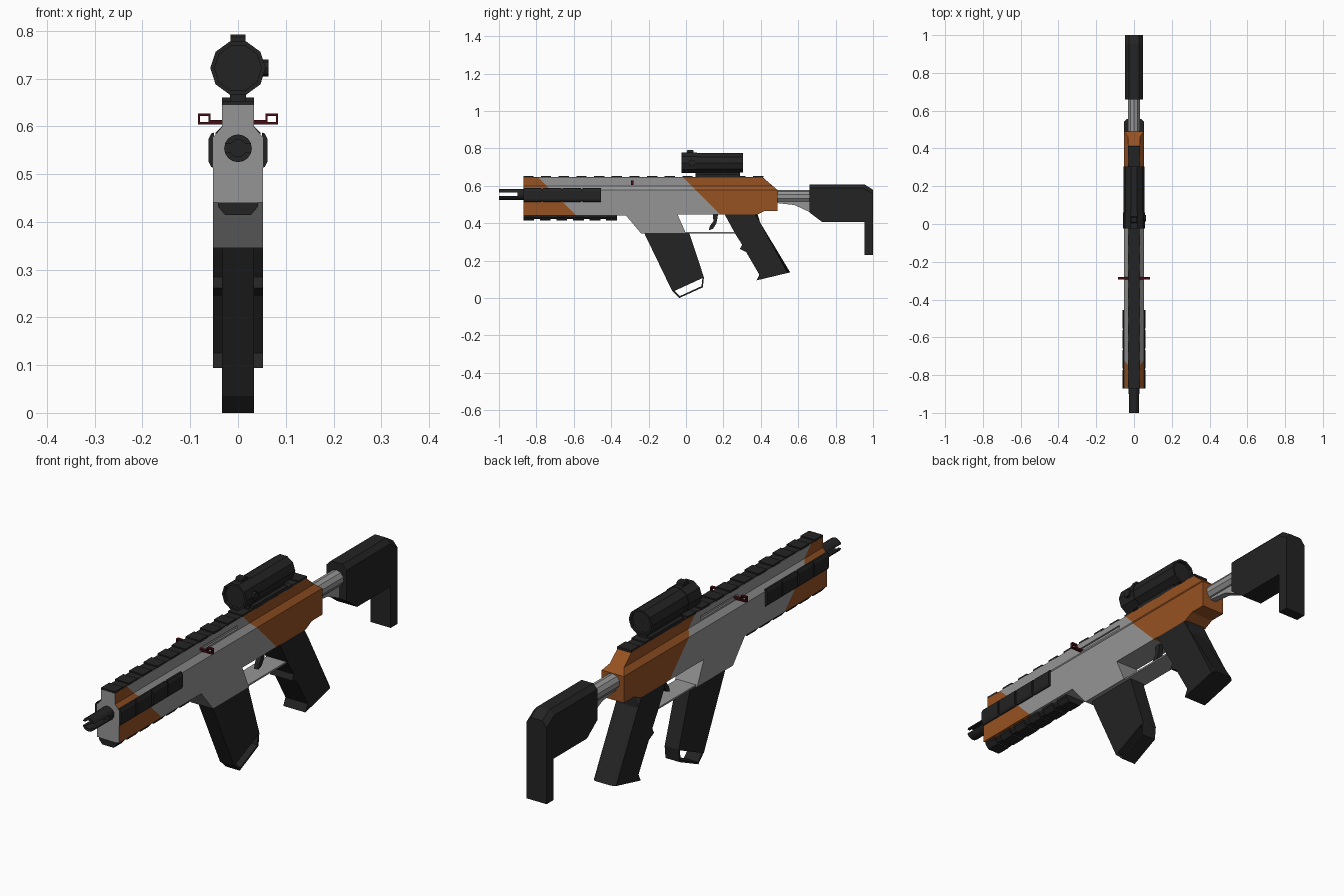
import bpy, bmesh, math
from mathutils import Vector

if "Cube" in bpy.data.objects:
    bpy.data.objects.remove(bpy.data.objects["Cube"])


def material(name, rgb):
    m = bpy.data.materials.new(name)
    m.diffuse_color = (*rgb, 1)
    m.use_nodes = True
    m.node_tree.nodes["Principled BSDF"].inputs["Base Color"].default_value = m.diffuse_color
    return m


GREY = material("light grey metal", (0.30, 0.30, 0.30))
ORANGE = material("burnt orange", (0.31, 0.085, 0.016))
BLACK = material("matte black", (0.017, 0.017, 0.017))
RED = material("dark red", (0.06, 0.004, 0.007))


def add_prism(bm, pts, a, b, axis='x'):
    """Extrude a profile: (y, z) points along x, or (x, z) points along y."""
    def at(p, t):
        return (t, p[0], p[1]) if axis == 'x' else (p[0], t, p[1])
    lo = [bm.verts.new(at(p, a)) for p in pts]
    hi = [bm.verts.new(at(p, b)) for p in pts]
    n = len(pts)
    bm.faces.new(lo)
    bm.faces.new(hi[::-1])
    for i in range(n):
        j = (i + 1) % n
        bm.faces.new((lo[j], lo[i], hi[i], hi[j]))


def add_box(bm, x0, x1, y0, y1, z0, z1):
    add_prism(bm, [(y0, z0), (y1, z0), (y1, z1), (y0, z1)], x0, x1)


def finish(bm, name, mats):
    bmesh.ops.recalc_face_normals(bm, faces=bm.faces)
    me = bpy.data.meshes.new(name)
    bm.to_mesh(me)
    bm.free()
    for m in mats:
        me.materials.append(m)
    ob = bpy.data.objects.new(name, me)
    bpy.context.collection.objects.link(ob)
    return ob


def prism(name, pts, a, b, mat, axis='x', bevel=0, pick=None):
    bm = bmesh.new()
    add_prism(bm, pts, a, b, axis)
    if bevel:
        es = [e for e in bm.edges if abs(e.verts[0].co.x - e.verts[1].co.x) < 1e-5
              and all(pick(v.co) for v in e.verts)]
        bmesh.ops.bevel(bm, geom=es, offset=bevel, segments=1, affect='EDGES')
    return finish(bm, name, [mat])


def boxes(name, mat, *dims):
    bm = bmesh.new()
    for d in dims:
        add_box(bm, *d)
    return finish(bm, name, [mat])


def ring(r, n, z, start=0.0):
    return [(r * math.cos(start + 2 * math.pi * i / n), z + r * math.sin(start + 2 * math.pi * i / n))
            for i in range(n)]


def cut(ob, cutter):
    cutter.hide_render = True
    cutter.hide_set(True)
    m = ob.modifiers.new("cut", 'BOOLEAN')
    m.operation, m.object, m.solver = 'DIFFERENCE', cutter, 'EXACT'


# Receiver: side profile, narrowed above the shoulder, split along two diagonal paint lines
bm = bmesh.new()
add_prism(bm, [(-0.87, 0.44), (-0.32, 0.44), (-0.24, 0.345), (0.0, 0.345), (-0.045, 0.445),
               (0.38, 0.445), (0.42, 0.465), (0.49, 0.465), (0.49, 0.577), (0.41, 0.645),
               (-0.87, 0.645)], -0.052, 0.052)
bmesh.ops.recalc_face_normals(bm, faces=bm.faces)
bmesh.ops.triangulate(bm, faces=bm.faces)
FRONT, REAR = -0.145, 0.63
for co, no in (((0, 0, 0.577), (0, 0, 1)), ((0, 0, 0.6), (0, 0, 1)),
               ((0, FRONT, 0), (0, 1, 1)), ((0, REAR, 0), (0, 1, 1))):
    bmesh.ops.bisect_plane(bm, geom=bm.verts[:] + bm.edges[:] + bm.faces[:],
                           dist=1e-5, plane_co=co, plane_no=no)
for v in bm.verts:
    if v.co.z > 0.578:
        t = min(1, (v.co.z - 0.577) / 0.023)
        v.co.x = math.copysign(0.052 - 0.019 * t, v.co.x)
bm.normal_update()
for f in bm.faces:
    c = f.calc_center_median()
    s = c.y + c.z
    painted = s > REAR or s < FRONT
    f.material_index = int(painted and f.normal.y > -0.9)
receiver = finish(bm, "receiver", [GREY, ORANGE])
cut(receiver, boxes("handle_slot_cutter", GREY,
                    (-0.05, -0.026, -0.30, -0.05, 0.607, 0.621),
                    (0.026, 0.05, -0.30, -0.05, 0.607, 0.621)))

# Top rail with teeth
rail = [(-0.030, 0.030, -0.87, 0.40, 0.643, 0.648)]
rail += [(-0.033, 0.033, y, y + 0.055, 0.643, 0.653)
         for y in (-0.87 + 0.0945 * i for i in range(14)) if y < 0.39]
boxes("top_rail", BLACK, *rail)

# Lower rail: tapered base and teeth
bm = bmesh.new()
add_prism(bm, [(-0.034, 0.442), (0.034, 0.442), (0.034, 0.43), (0.026, 0.421),
               (-0.026, 0.421), (-0.034, 0.43)], -0.865, -0.37, 'y')
for i in range(6):
    y = -0.87 + i * 0.0885
    add_prism(bm, [(-0.042, 0.441), (0.042, 0.441), (0.042, 0.432), (0.027, 0.414),
                   (-0.027, 0.414), (-0.042, 0.432)], y, y + 0.058, 'y')
finish(bm, "lower_rail", [BLACK])

# Side hand-guard panels, four segments per side
bm = bmesh.new()
for s in (-1, 1):
    add_prism(bm, [(s * 0.05, 0.518), (s * 0.057, 0.522), (s * 0.057, 0.578), (s * 0.05, 0.582)],
              -0.87, -0.455, 'y')
    for i in range(4):
        y = -0.87 + i * 0.1055
        add_prism(bm, [(s * 0.05, 0.513), (s * 0.056, 0.515), (s * 0.062, 0.527),
                       (s * 0.062, 0.573), (s * 0.056, 0.585), (s * 0.05, 0.587)], y, y + 0.098, 'y')
finish(bm, "side_panels", [BLACK])

# Muzzle: slotted tube around a shorter core
muzzle = prism("muzzle", ring(0.029, 16, 0.554), -1.0, -0.86, BLACK, 'y')
cut(muzzle, prism("bore_cutter", ring(0.018, 16, 0.554), -1.05, -0.90, BLACK, 'y'))
cut(muzzle, boxes("muzzle_slot_cutter", BLACK, (-0.05, 0.05, -1.05, -0.90, 0.545, 0.563)))

# Charging handle: bar and square loop on each side
bm = bmesh.new()
for s in (-1, 1):
    for x0, x1, z0, z1 in ((0.025, 0.06, 0.604, 0.613), (0.058, 0.084, 0.604, 0.609),
                           (0.058, 0.084, 0.622, 0.627), (0.058, 0.062, 0.604, 0.627),
                           (0.080, 0.084, 0.604, 0.627)):
        add_box(bm, s * x0, s * x1, -0.295, -0.281, z0, z1)
finish(bm, "charging_handle", [RED])

# Magazine and its pull loop
prism("magazine", [(-0.225, 0.35), (0.0, 0.35), (0.018, 0.345), (0.096, 0.11), (-0.072, 0.033)],
      -0.033, 0.033, BLACK)
prism("magazine_loop", [(-0.072, 0.036), (-0.035, 0.0), (0.09, 0.057), (0.096, 0.112),
                        (0.088, 0.108), (0.083, 0.063), (-0.033, 0.010), (-0.060, 0.038)],
      -0.033, 0.033, BLACK)

# Trigger guard and trigger
prism("trigger_guard", [(-0.01, 0.345), (0.265, 0.345), (0.265, 0.352), (-0.01, 0.352)],
      -0.045, 0.045, GREY)
prism("trigger", [(0.145, 0.45), (0.172, 0.45), (0.163, 0.40), (0.145, 0.37), (0.122, 0.362),
                  (0.128, 0.385), (0.146, 0.41)], -0.01, 0.01, BLACK)

# Pistol grip with finger shelf
prism("grip", [(0.205, 0.45), (0.265, 0.34), (0.300, 0.285), (0.288, 0.262), (0.322, 0.245),
               (0.392, 0.125), (0.377, 0.094), (0.557, 0.137), (0.382, 0.40), (0.382, 0.45)],
      -0.052, 0.052, BLACK, bevel=0.014,
      pick=lambda c: c.z > 0.09 and c.y > 0.37 and (c.z > 0.13))

# Buffer tube and the web under it
prism("buffer_tube", ring(0.033, 10, 0.543, math.pi / 10), 0.47, 0.68, GREY, 'y')
prism("tube_web", [(0.48, 0.525), (0.67, 0.525), (0.67, 0.457), (0.655, 0.462), (0.58, 0.497),
                   (0.48, 0.508)], -0.014, 0.014, GREY)

# Shoulder stock
prism("stock", [(0.66, 0.607), (0.955, 0.607), (1.0, 0.578), (1.0, 0.23), (0.955, 0.23),
                (0.955, 0.405), (0.73, 0.405), (0.66, 0.457)],
      -0.047, 0.047, BLACK, bevel=0.02, pick=lambda c: c.z > 0.56)

# Scope: ten-sided tube, front collar, recessed lenses, adjustment knobs
ZC = 0.722
tube = prism("scope_tube", ring(0.055, 10, ZC), 0.05, 0.305, BLACK, 'y')
cut(tube, prism("rear_lens_cutter", ring(0.046, 10, ZC), 0.293, 0.35, BLACK, 'y'))
collar = prism("scope_collar", ring(0.058, 10, ZC), -0.025, 0.06, BLACK, 'y')
cut(collar, prism("front_lens_cutter", ring(0.049, 10, ZC), -0.06, -0.013, BLACK, 'y'))
prism("top_knob", [(0.005, 0.76), (0.04, 0.76), (0.04, 0.787), (0.034, 0.792), (0.011, 0.792),
                   (0.005, 0.787)], -0.016, 0.016, BLACK)
side = [(0.03 + 0.018 * math.cos(k * math.pi / 4), ZC + 0.018 * math.sin(k * math.pi / 4))
        for k in range(8)]
prism("side_knob", side, 0.04, 0.064, BLACK)

# Scope mount
boxes("scope_mount", BLACK, (-0.017, 0.017, 0.05, 0.29, 0.645, 0.675),
      (-0.033, 0.033, 0.06, 0.285, 0.645, 0.660))
